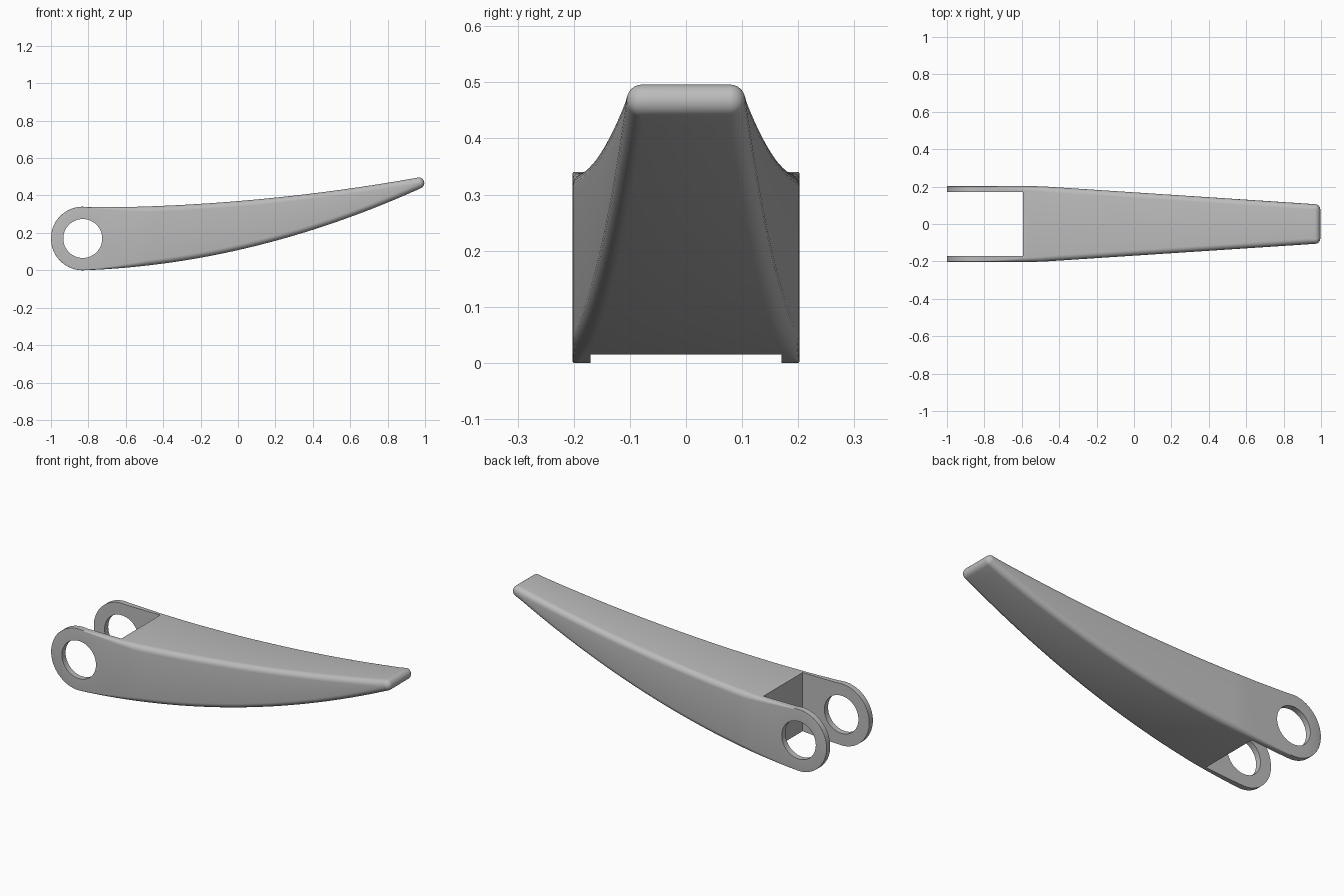
import bpy
import bmesh
from math import sin, cos, pi, radians

if "Cube" in bpy.data.objects:
    bpy.data.objects.remove(bpy.data.objects["Cube"])

PIVOT_X, PIVOT_R = -0.83, 0.17
TIP_X, TIP_TILT = 0.968, 0.3

grey = bpy.data.materials.new("light grey")
grey.use_nodes = True
colour = (0.5, 0.5, 0.5, 1)
grey.diffuse_color = colour
grey.node_tree.nodes["Principled BSDF"].inputs["Base Color"].default_value = colour


def top_z(x):
    u = max(x + 0.6, 0)
    return 0.338 + 0.0237 * u + 0.0494 * u * u


def bottom_z(x):
    u = x - PIVOT_X
    return 0.0344 * u + 0.1153 * u * u


def half_width(x):
    return 0.202 - 0.0655 * max(x + 0.5, 0)


def section(bm, low, high, w, r):
    """Rounded rectangle spanning the (x, z) points low and high."""
    h = abs(high[1] - low[1])
    r = min(r, h * 0.48)
    ring = []
    for i, (sy, sz) in enumerate([(1, 1), (-1, 1), (-1, -1), (1, -1)]):
        for k in range(7):
            a = pi / 2 * (i + k / 6)
            y = sy * (w - r) + r * cos(a)
            v = sz * (h / 2 - r) + r * sin(a)
            t = v / h + 0.5
            ring.append(bm.verts.new((low[0] + (high[0] - low[0]) * t, y,
                                      low[1] + (high[1] - low[1]) * t)))
    return ring


# Lever: round pivot end, curved tapering arm, rounded tip
bm = bmesh.new()
rings = []
for i in range(1, 33):
    a = pi / 2 * i / 32
    x, dz = PIVOT_X - PIVOT_R * cos(a), PIVOT_R * sin(a)
    rings.append(section(bm, (x, PIVOT_R - dz), (x, PIVOT_R + dz), 0.202, 0.002))
STEPS = 48
for i in range(1, STEPS + 1):
    f = i / STEPS
    x = PIVOT_X + (TIP_X - PIVOT_X) * f
    lean = TIP_TILT * 0.032 * f ** 4
    xl, xh = x + lean, x - lean
    r = 0.002 + 0.028 * min((x - PIVOT_X) / 0.35, 1)
    low, high = (xl, bottom_z(xl)), (xh, top_z(xh))
    rings.append(section(bm, low, high, half_width(x), r))
cx, cz = (low[0] + high[0]) / 2, (low[1] + high[1]) / 2
nose = (high[1] - low[1]) / 2
for i in range(1, 9):
    a = radians(85) * i / 8
    px = cx + nose * sin(a) * cos(TIP_TILT)
    pz = cz + nose * sin(a) * sin(TIP_TILT)
    dx, dz = nose * cos(a) * sin(TIP_TILT), nose * cos(a)
    w = half_width(TIP_X) - nose * (1 - cos(a))
    rings.append(section(bm, (px + dx, pz - dz), (px - dx, pz + dz), w, 0.03))
for a, b in zip(rings, rings[1:]):
    for k in range(len(a)):
        n = (k + 1) % len(a)
        bm.faces.new((a[k], a[n], b[n], b[k]))
bm.faces.new(rings[0])
bm.faces.new(rings[-1])
bmesh.ops.recalc_face_normals(bm, faces=bm.faces)
mesh = bpy.data.meshes.new("lever")
bm.to_mesh(mesh)
bm.free()
lever = bpy.data.objects.new("lever", mesh)
bpy.context.collection.objects.link(lever)
mesh.materials.append(grey)

# Cutters: slot between the two ears, and the pivot hole
bpy.ops.mesh.primitive_cube_add(size=1, location=(-0.993, 0, 0.2))
slot = bpy.context.object
slot.name = "slot_cutter"
slot.scale = (0.8, 0.34, 1)
bpy.ops.mesh.primitive_cylinder_add(vertices=64, radius=0.104, depth=1,
                                    location=(PIVOT_X, 0, PIVOT_R),
                                    rotation=(pi / 2, 0, 0))
hole = bpy.context.object
hole.name = "hole_cutter"

bpy.context.view_layer.objects.active = lever
for cutter in (slot, hole):
    cutter.hide_render = True
    cutter.data.materials.append(grey)
    cut = lever.modifiers.new(cutter.name, "BOOLEAN")
    cut.operation = "DIFFERENCE"
    cut.solver = "EXACT"
    cut.object = cutter
    bpy.ops.object.modifier_apply(modifier=cut.name)
for cutter in (slot, hole):
    bpy.data.objects.remove(cutter)

bpy.ops.object.select_all(action="DESELECT")
lever.select_set(True)
bpy.ops.object.shade_smooth_by_angle(angle=radians(30))
